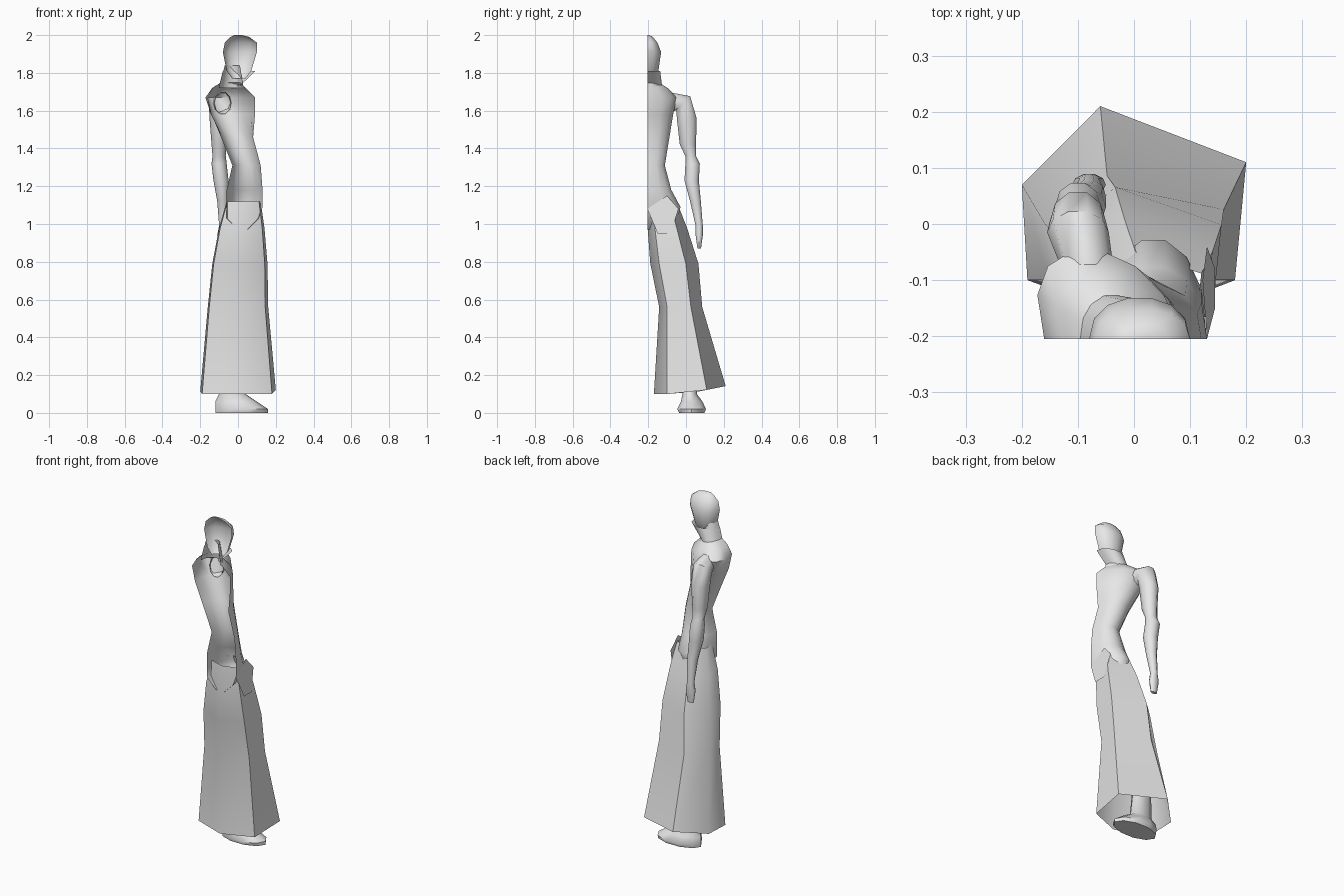
import bpy
import math

default_cube = bpy.data.objects.get("Cube")
if default_cube:
    bpy.data.objects.remove(default_cube, do_unlink=True)

CUT = -.205  # plane on which the half figure is open
GREY = (.8, .8, .8, 1)

clay = bpy.data.materials.new("light_grey")
clay.use_nodes = True
clay.diffuse_color = GREY
clay.node_tree.nodes["Principled BSDF"].inputs["Base Color"].default_value = GREY


def finish(name, points, faces):
    """Make a mesh object with the shared material and smooth shading."""
    mesh = bpy.data.meshes.new(name)
    mesh.from_pydata(points, [], faces)
    mesh.materials.append(clay)
    part = bpy.data.objects.new(name, mesh)
    bpy.context.collection.objects.link(part)
    bpy.ops.object.select_all(action='DESELECT')
    part.select_set(True)
    bpy.context.view_layer.objects.active = part
    bpy.ops.object.shade_smooth_by_angle(angle=math.radians(55))


def loft(name, rings, closed=True, cap_bottom=False, cap_top=False):
    """Skin a stack of counter-clockwise rings, given from the bottom up."""
    count = len(rings[0])
    points = [point for ring in rings for point in ring]
    faces = []
    for level in range(len(rings) - 1):
        low = level * count
        high = low + count
        for i in range(count if closed else count - 1):
            j = (i + 1) % count
            faces.append((low + i, low + j, high + j, high + i))
    if cap_bottom:
        faces.append(tuple(reversed(range(count))))
    if cap_top:
        faces.append(tuple(range(len(points) - count, len(points))))
    finish(name, points, faces)


def half_ring(z, back, front, width, skew=0, segments=7):
    """Half oval from the front round to the back, open at the cut plane."""
    centre, radius = (back + front) / 2, (front - back) / 2
    ring = []
    for i in range(segments + 1):
        angle = math.pi * i / segments
        side = max(math.sin(angle), 0) ** .85
        x = centre + radius * math.cos(angle) + skew * side
        ring.append((x, CUT + width * side, z))
    return ring


def oval(z, x, y, radius_x, radius_y, tilt=0, segments=10):
    """Full oval, tilted about the x axis by the given degrees."""
    slope = math.radians(tilt)
    ring = []
    for i in range(segments):
        angle = math.tau * i / segments
        reach = radius_y * math.sin(angle)
        ring.append((x + radius_x * math.cos(angle),
                     y + reach * math.cos(slope),
                     z + reach * math.sin(slope)))
    return ring


def half_body(name, profile, cap_top=False):
    """Rows of the profile: height, back, front, width and optional skew."""
    rings = [half_ring(*row) for row in profile]
    loft(name, rings, closed=False, cap_top=cap_top)


def limb(name, profile):
    """Rows of the profile: height, centre, radii and optional tilt."""
    rings = [oval(*row) for row in profile]
    loft(name, rings, cap_bottom=True)


# Head, neck and stand-up collar
half_body("head", [
    (1.77, -.03, .04, .03),
    (1.81, -.06, .07, .06),
    (1.91, -.08, .1, .075),
    (1.96, -.07, .1, .055),
    (1.99, -.04, .06, .03),
    (2, -.02, .02, .01),
], cap_top=True)
half_body("neck", [(1.72, -.1, .03, .07), (1.84, -.07, .01, .05)])
half_body("collar", [(1.73, -.1, .01, .08), (1.81, -.08, .09, .07)])

# Jacket, from the rounded hem through the waist to the shoulder
half_body("jacket", [
    (.97, 0, .05, .12),
    (1.03, -.06, .11, .165),
    (1.09, -.06, .13, .18),
    (1.18, -.06, .13, .13),
    (1.31, -.03, .12, .095),
    (1.46, -.09, .08, .12),
    (1.58, -.14, .09, .14, -.03),
    (1.67, -.16, .09, .16, -.05),
    (1.72, -.13, .04, .11, -.03),
    (1.75, -.09, .01, .06),
])

# Front hem flap of the jacket, leaning forward as it drops
flap_outline = [(CUT, 1.08), (-.15, .95), (-.08, .95), (-.04, 1.08), (-.1, 1.15)]
flap = [(.25 - z / 9, y, z) for y, z in flap_outline]
finish("jacket_flap", flap, [tuple(range(len(flap)))])

# Arm, from the hand up to the shoulder, turning into the body
limb("arm", [
    (.87, -.08, .07, .02, .01),
    (.94, -.08, .07, .03, .02),
    (.99, -.08, .07, .02, .02),
    (1.12, -.08, .05, .03, .03),
    (1.23, -.09, .03, .04, .04),
    (1.32, -.1, .035, .04, .04),
    (1.36, -.1, .025, .035, .03),
    (1.42, -.1, .01, .04, .045),
    (1.55, -.1, .005, .05, .055, 8),
    (1.64, -.1, -.015, .055, .055, 45),
    (1.64, -.08, -.09, .045, .06, 85),
])

# Wide trouser leg: one six-sided outline, narrowed and shifted up the leg
outline = [(.2, .11), (-.06, .21), (-.2, .07), (-.19, -.1), (0, -.17), (.18, -.1)]
trouser_rings = [[(x, y, .1 + max(y, 0) / 5) for x, y in outline]]
for z, scale_x, scale_y, shift_x, shift_y in [
    (.56, .8, .6, 0, -.04),
    (.79, .73, .67, .01, -.075),
    (.98, .6, .55, .02, -.11),
    (1.12, .45, .38, .03, -.13),
]:
    trouser_rings.append([(x * scale_x + shift_x, y * scale_y + shift_y, z)
                          for x, y in outline])
loft("trouser_leg", trouser_rings)

# Foot and ankle
limb("foot", [
    (0, .02, .03, .14, .07),
    (.02, .02, .03, .14, .08),
    (.06, -.01, .03, .11, .06),
    (.1, -.03, .02, .07, .04),
    (.35, -.04, .02, .05, .04),
])
